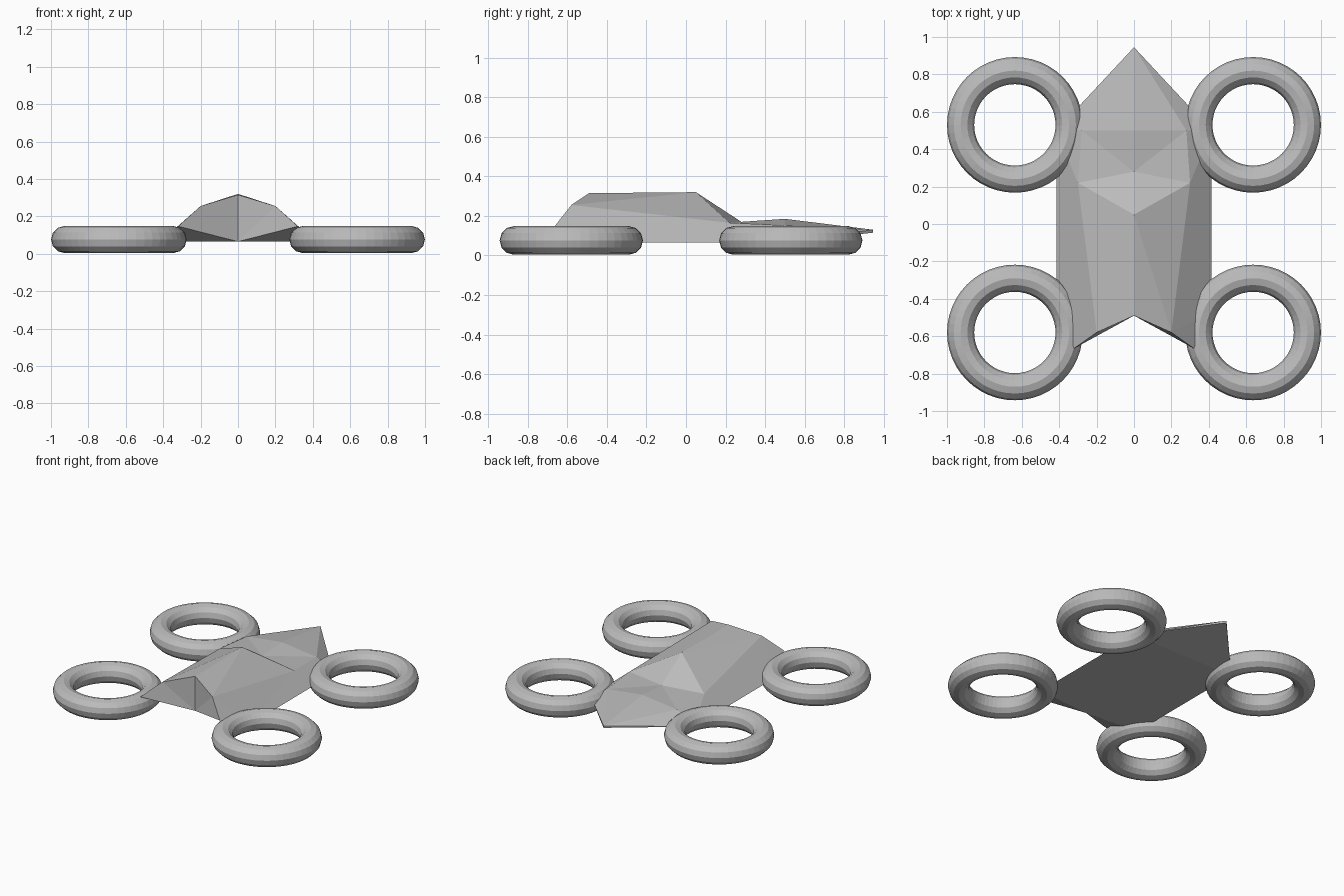
import bpy
import bmesh

cube = bpy.data.objects.get("Cube")
if cube:
    bpy.data.objects.remove(cube, do_unlink=True)

grey = bpy.data.materials.new("plain_grey")
grey.use_nodes = True
colour = (0.5, 0.5, 0.5, 1)
grey.diffuse_color = colour
grey.node_tree.nodes["Principled BSDF"].inputs["Base Color"].default_value = colour

# Four ring pads at the corners
for side, x in (("right", -0.637), ("left", 0.637)):
    for end, y in (("front", -0.58), ("back", 0.53)):
        bpy.ops.mesh.primitive_torus_add(
            major_segments=48, minor_segments=12, major_radius=0.29,
            minor_radius=0.0725, location=(x, y, 0.076))
        ring = bpy.context.object
        ring.name = f"{end}_{side}_ring"
        ring.data.materials.append(grey)

# Faceted hull: named corner points of the left half
points = {
    "notch_top": (0, -0.49, 0.315),
    "notch_low": (0, -0.49, 0.065),
    "peak": (0, 0.05, 0.32),
    "dip": (0, 0.28, 0.17),
    "ridge": (0, 0.5, 0.185),
    "tip_top": (0, 0.945, 0.13),
    "tip_low": (0, 0.945, 0.115),
    "shoulder": (0.2, -0.58, 0.255),
    "prong": (0.32, -0.665, 0.147),
    "waist": (0.3, 0.22, 0.165),
    "hip": (0.28, 0.5, 0.152),
    "base_front": (0.415, -0.46, 0.065),
    "base_back": (0.415, 0.5, 0.065),
    "keel_back": (0, 0.5, 0.065),
}
faces = [
    # roof and tail deck
    "notch_top shoulder peak", "shoulder waist peak", "peak waist dip",
    "dip waist hip", "dip hip ridge", "ridge hip tip_top",
    # flanks
    "shoulder prong base_front", "shoulder base_front waist",
    "waist base_front base_back", "waist base_back hip",
    "hip base_back tip_top", "tip_top base_back tip_low",
    # hollow front
    "notch_top notch_low shoulder", "shoulder notch_low prong",
    "notch_low base_front prong",
    # underside
    "notch_low keel_back base_back base_front", "keel_back tip_low base_back",
]
bm = bmesh.new()
verts = {name: bm.verts.new(co) for name, co in points.items()}
for face in faces:
    bm.faces.new([verts[name] for name in face.split()])

# Mirror the half and weld the centre line
copy = bmesh.ops.duplicate(bm, geom=bm.verts[:] + bm.edges[:] + bm.faces[:])["geom"]
for item in copy:
    if isinstance(item, bmesh.types.BMVert):
        item.co.x *= -1
bmesh.ops.remove_doubles(bm, verts=bm.verts[:], dist=0.0001)
bmesh.ops.recalc_face_normals(bm, faces=bm.faces[:])

mesh = bpy.data.meshes.new("hull")
bm.to_mesh(mesh)
bm.free()
mesh.materials.append(grey)
hull = bpy.data.objects.new("hull", mesh)
bpy.context.collection.objects.link(hull)
